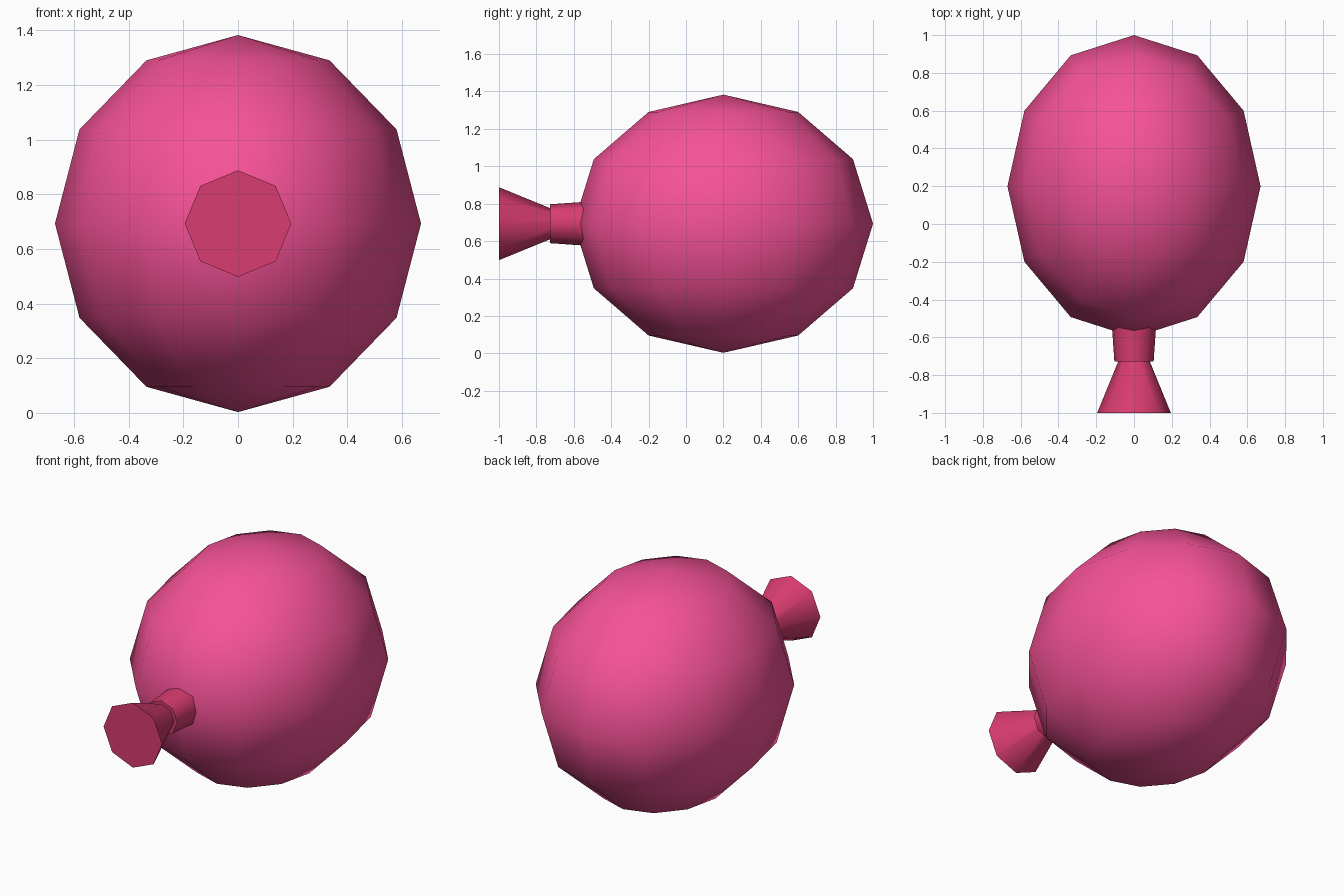
import bpy
from math import pi

if "Cube" in bpy.data.objects:
    bpy.data.objects.remove(bpy.data.objects["Cube"])


def finish(obj, name, color):
    obj.name = name
    mat = bpy.data.materials.new(name + "_color")
    mat.diffuse_color = (*color, 1)
    mat.use_nodes = True
    mat.node_tree.nodes["Principled BSDF"].inputs["Base Color"].default_value = mat.diffuse_color
    obj.data.materials.append(mat)


def cone(name, y_front, y_back, r_front, r_back):
    # eight-sided taper along y; local +z turns towards -y (the front)
    bpy.ops.mesh.primitive_cone_add(
        vertices=8, radius1=r_back, radius2=r_front, depth=y_back - y_front,
        location=(0, (y_front + y_back) / 2, 0.693), rotation=(pi / 2, 0, 0))
    bpy.ops.object.shade_smooth_by_angle(angle=pi / 3)
    finish(bpy.context.object, name, (0.69, 0.045, 0.16))


# Balloon body: low-poly sphere stretched along y
bpy.ops.mesh.primitive_uv_sphere_add(segments=12, ring_count=6, radius=1,
                                     location=(0, 0.2, 0.693))
body = bpy.context.object
body.scale = (0.67, 0.8, 0.69)
bpy.ops.object.shade_smooth()
finish(body, "balloon_body", (0.92, 0.085, 0.31))

# Tied knot and flared mouth
cone("knot", -0.727, -0.54, 0.104, 0.117)
cone("mouth", -1.0, -0.66, 0.195, 0.056)
